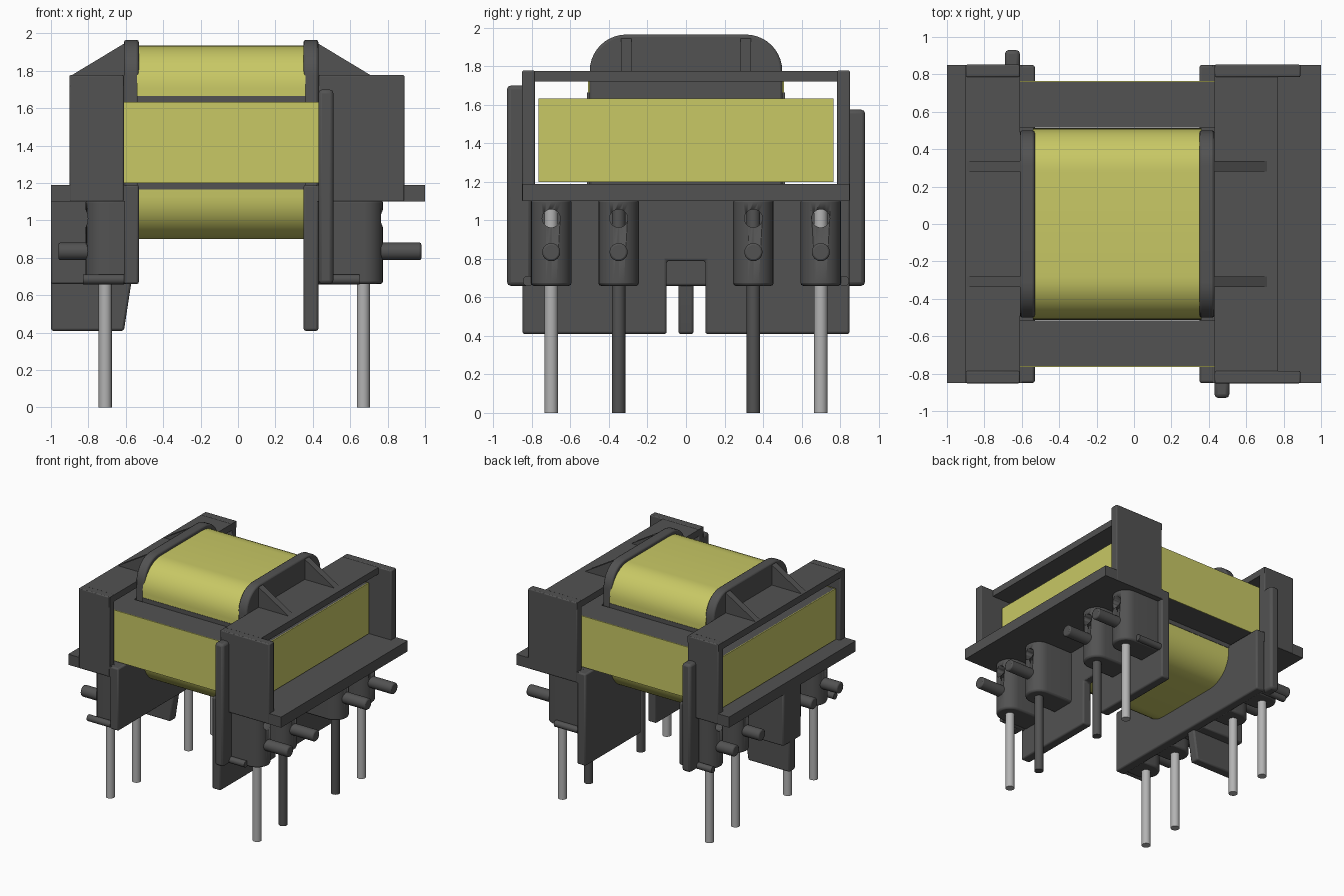
import bpy, bmesh, math
from mathutils import Vector

cube = bpy.data.objects.get("Cube")
if cube:
    bpy.data.objects.remove(cube, do_unlink=True)


def material(name, rgb):
    m = bpy.data.materials.new(name)
    m.use_nodes = True
    m.diffuse_color = (*rgb, 1)
    m.node_tree.nodes["Principled BSDF"].inputs["Base Color"].default_value = (*rgb, 1)
    return m


DARK = material("dark grey plastic", (0.085, 0.085, 0.085))
YELLOW = material("yellow tape", (0.58, 0.58, 0.13))
METAL = material("tinned metal", (0.45, 0.45, 0.45))


def finish(name, bm, mat, bevel=0):
    bmesh.ops.recalc_face_normals(bm, faces=bm.faces[:])
    mesh = bpy.data.meshes.new(name)
    bm.to_mesh(mesh)
    bm.free()
    mesh.materials.append(mat)
    ob = bpy.data.objects.new(name, mesh)
    bpy.context.collection.objects.link(ob)
    if bevel:
        mod = ob.modifiers.new("soft edges", 'BEVEL')
        mod.width, mod.segments, mod.limit_method = bevel, 2, 'ANGLE'
        mod.angle_limit = math.radians(40)
    bpy.ops.object.select_all(action='DESELECT')
    ob.select_set(True)
    bpy.context.view_layer.objects.active = ob
    bpy.ops.object.shade_smooth_by_angle(angle=math.radians(35))
    return ob


def prism(name, pts, axis, lo, hi, mat, bevel=0):
    """Extrude a 2D outline along an axis; outline uses the other two axes in order."""
    place = {'x': lambda a, b, t: (t, a, b),
             'y': lambda a, b, t: (a, t, b),
             'z': lambda a, b, t: (a, b, t)}[axis]
    bm = bmesh.new()
    face = bm.faces.new([bm.verts.new(place(a, b, lo)) for a, b in pts])
    new = bmesh.ops.extrude_face_region(bm, geom=[face])["geom"]
    shift = Vector(place(0, 0, hi - lo))
    bmesh.ops.translate(bm, vec=shift, verts=[v for v in new if isinstance(v, bmesh.types.BMVert)])
    return finish(name, bm, mat, bevel)


def box(name, x, y, z, mat, bevel=0):
    (x0, x1), (y0, y1) = sorted(x), sorted(y)
    return prism(name, [(x0, y0), (x1, y0), (x1, y1), (x0, y1)], 'z', z[0], z[1], mat, bevel)


def rod(name, axis, a, b, r, lo, hi, mat, bevel=0):
    pts = [(a + r * math.cos(i * math.tau / 24), b + r * math.sin(i * math.tau / 24)) for i in range(24)]
    return prism(name, pts, axis, min(lo, hi), max(lo, hi), mat, bevel)


def rounded(y, z0, z1, r_top, r_bottom, n=10):
    """Rounded rectangle outline in y, z."""
    pts = []
    for cy, cz, start, r in ((y, z1, 0, r_top), (-y, z1, 90, r_top), (-y, z0, 180, r_bottom), (y, z0, 270, r_bottom)):
        if not r:
            pts.append((cy, cz))
            continue
        oy = cy - math.copysign(r, cy)
        oz = cz - r if cz == z1 else cz + r
        for i in range(n + 1):
            t = math.radians(start + 90 * i / n)
            pts.append((oy + r * math.cos(t), oz + r * math.sin(t)))
    return pts


# Coil winding, and the dark spacer band seen between its upper and lower halves
prism("coil_winding", rounded(0.51, 0.90, 1.935, 0.23, 0.23), 'x', -0.54, 0.36, YELLOW)
box("coil_spacer", (-0.54, 0.36), (-0.513, 0.513), (1.165, 1.665), DARK)

# Magnetic core: two yokes and two outer legs, wrapped by tape
C0, C1 = -0.87, 0.69
for x0, x1, n in ((C0, -0.615, "right"), (0.435, C1, "left")):
    box(f"core_yoke_{n}", (x0, x1), (-0.76, 0.76), (1.2, 1.63), DARK)
    end = C0 if n == "right" else C1
    box(f"tape_end_{n}", (end - 0.004, end + 0.004), (-0.765, 0.765), (1.2, 1.632), YELLOW)
for s, n in ((-1, "front"), (1, "back")):
    box(f"core_leg_{n}", (-0.62, 0.44), (s * 0.515, s * 0.76), (1.2, 1.63), DARK)
    box(f"tape_side_{n}", (C0, C1), (s * 0.758, s * 0.765), (1.2, 1.632), YELLOW)

# Lower bobbin walls, the left one deeper and notched in the middle
notch = [(-0.85, 1.19), (-0.85, 0.41), (-0.1, 0.41), (-0.1, 0.79),
         (0.1, 0.79), (0.1, 0.41), (0.85, 0.41), (0.85, 1.19)]
prism("lower_wall_left", notch, 'x', 0.35, 0.43, DARK, 0.012)
box("lower_wall_right", (-0.61, -0.53), (-0.85, 0.85), (0.66, 1.19), DARK, 0.012)

# Centre fin under the right shelf
prism("centre_fin", [(-1, 1.12), (-1, 0.41), (-0.61, 0.41), (-0.57, 0.67), (-0.57, 1.12)],
      'y', -0.04, 0.04, DARK, 0.012)
box("fin_block", (-1, -0.6), (-0.12, 0.12), (0.66, 1.12), DARK, 0.012)

# The two terminal ends: side sign, wall face, window depth, column depth, pin x, peg tip
ENDS = (("left", 1, 0.43, 0.77, 0.89, 0.67, 0.98),
        ("right", -1, -0.61, -0.90, -0.90, -0.71, -0.96))
for n, s, wall, plate, column, pin, tip in ENDS:
    prism(f"flange_{n}", rounded(0.5, 1.12, 1.965, 0.19, 0), 'x', min(wall, wall - s * 0.08),
          max(wall, wall - s * 0.08), DARK, 0.012)
    box(f"shelf_{n}", (wall - s * 0.01, s), (-0.85, 0.85), (1.10, 1.19), DARK)
    box(f"top_plate_{n}", (wall, plate), (-0.85, 0.85), (1.72, 1.775), DARK)

    for t, side in ((-1, "front"), (1, "back")):
        box(f"column_{n}_{side}", (wall, column), (t * 0.785, t * 0.852), (1.1, 1.778), DARK, 0.008)
        rib = [(wall, 1.77), (wall, 1.945), (wall + s * 0.29, 1.77)]
        prism(f"rib_{n}_{side}", rib, 'y', t * 0.31 - 0.028, t * 0.31 + 0.028, DARK)
        rod(f"small_peg_{n}_{side}", 'x', t * 0.82, 0.685, 0.027, wall, wall + s * 0.22, DARK)

    # Guide strip on one outer corner of each end
    t, top = (-1, 1.70) if s > 0 else (1, 1.575)
    box(f"guide_strip_{n}", (wall, wall + s * 0.08), (t * 0.80, t * 0.93), (0.66, top), DARK, 0.02)

    # Pin posts with wire holes, wire pegs and pins
    for i, y in enumerate((-0.7, -0.35, 0.35, 0.7)):
        arc = [(pin + s * 0.105 * math.cos(a), y + 0.105 * math.sin(a))
               for a in (math.radians(-90 + 15 * k) for k in range(13))]
        outline = [(wall - s * 0.02, y - 0.105)] + arc + [(wall - s * 0.02, y + 0.105)]
        post = prism(f"post_{n}_{i + 1}", outline, 'z', 0.66, 1.11, DARK, 0.014)
        cutter = rod("hole_cutter", 'x', y, 1.01, 0.047, pin - s * 0.06, pin + s * 0.3, DARK)
        cutter.hide_render = True
        cut = post.modifiers.new("wire hole", 'BOOLEAN')
        cut.object, cut.operation, cut.solver = cutter, 'DIFFERENCE', 'EXACT'
        bpy.context.view_layer.objects.active = post
        for mod in list(post.modifiers):
            if mod.type in {'BEVEL', 'BOOLEAN'}:
                bpy.ops.object.modifier_apply(modifier=mod.name)
        bpy.data.objects.remove(cutter, do_unlink=True)
        rod(f"wire_peg_{n}_{i + 1}", 'x', y, 0.835, 0.047, pin, tip, DARK, 0.01)
        dark_pin = s > 0 and abs(y) < 0.5
        rod(f"pin_{n}_{i + 1}", 'z', pin, y, 0.035, 0, 1.10, DARK if dark_pin else METAL)
